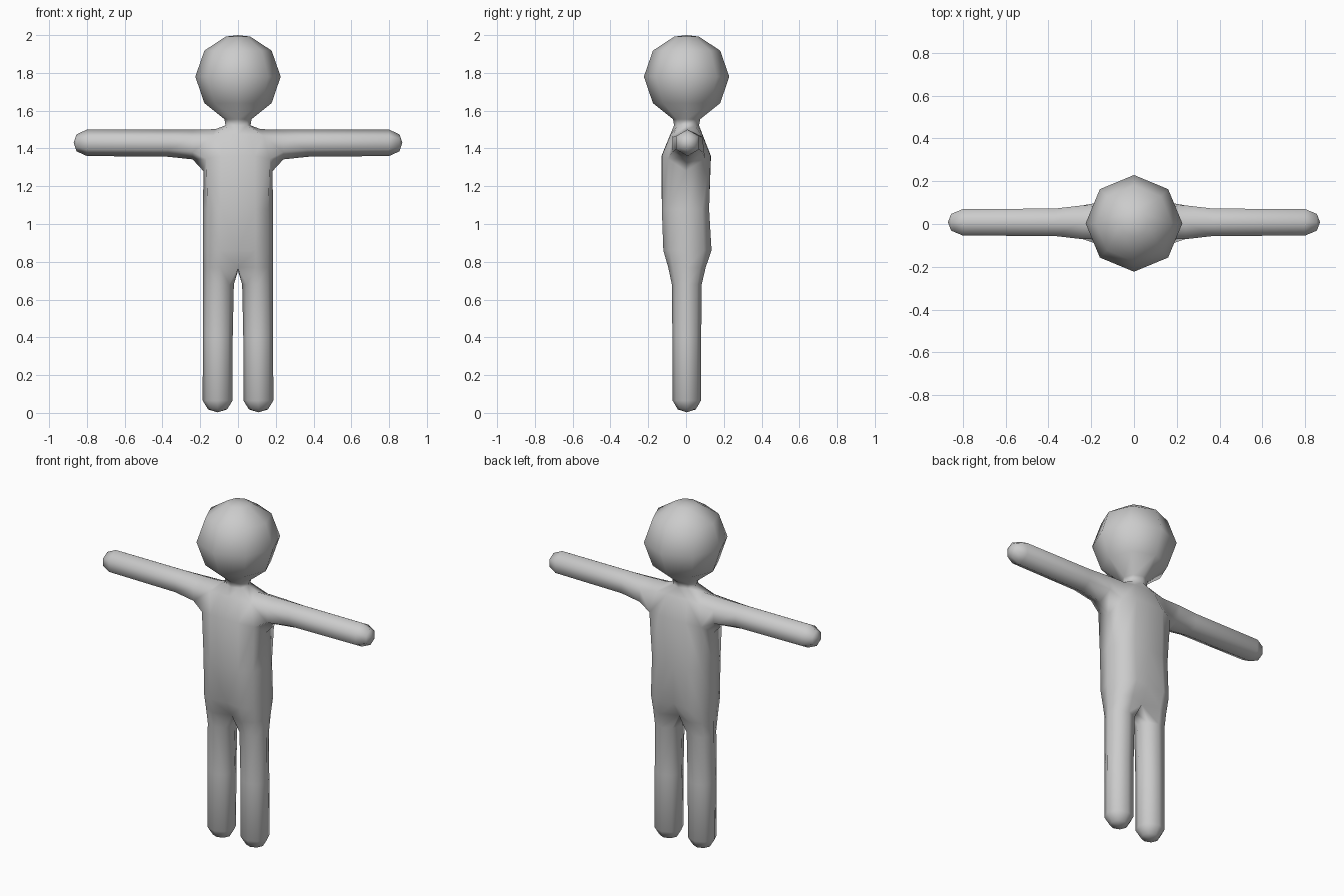
import bpy, bmesh, math

if "Cube" in bpy.data.objects:
    bpy.data.objects.remove(bpy.data.objects["Cube"])

grey = bpy.data.materials.new("light grey")
grey.diffuse_color = (0.6, 0.6, 0.6, 1)
grey.use_nodes = True
grey.node_tree.nodes["Principled BSDF"].inputs["Base Color"].default_value = grey.diffuse_color

bm = bmesh.new()


def ring(points):
    return [bm.verts.new(p) for p in points]


def bridge(a, b, closed=True, skip=()):
    n = len(a)
    for i in range(n if closed else n - 1):
        if i not in skip:
            j = (i + 1) % n
            bm.faces.new((a[i], a[j], b[j], b[i]))


def cap(loop, tip):
    v = bm.verts.new(tip)
    for i in range(len(loop)):
        bm.faces.new((loop[i], loop[(i + 1) % len(loop)], v))


# Leg: eight-sided tube, starting at the inner front corner
ANGLES = [math.radians(225 + 45 * i) for i in range(8)]


def leg_ring(z, rx, ry, cx=0.108, cy=0.004):
    return ring([(cx + rx * math.cos(a), cy + ry * math.sin(a), z) for a in ANGLES])


foot = leg_ring(0.018, 0.05, 0.047)
cap(foot, (0.108, 0.004, 0.003))
last = foot
for z, rx, ry, cx in [(0.065, 0.079, 0.075, 0.108), (0.4, 0.079, 0.076, 0.107),
                      (0.68, 0.081, 0.079, 0.103)]:
    nxt = leg_ring(z, rx, ry, cx)
    bridge(last, nxt)
    last = nxt

# Crotch: the inner three corners meet on the centre plane
crotch = ring([(0, -0.06, 0.77), (0.095, -0.094, 0.77), (0.16, -0.068, 0.77),
               (0.184, 0.004, 0.77), (0.16, 0.076, 0.77), (0.095, 0.104, 0.77),
               (0, 0.065, 0.77), (0, 0.004, 0.752)])
bridge(last, crotch)

# Torso: open half rings from front centre round to back centre
last = crotch[:7]


def torso_ring(z, w, f, b, fc, bc):
    return ring([(0, fc, z), (w * 0.5, f, z), (w * 0.87, f * 0.7, z), (w, 0, z),
                 (w * 0.87, b * 0.7, z), (w * 0.5, b, z), (0, bc, z)])


for spec in [(0.86, 0.186, -0.12, 0.135, -0.107, 0.115),
             (1.08, 0.185, -0.128, 0.122, -0.128, 0.12)]:
    nxt = torso_ring(*spec)
    bridge(last, nxt, closed=False)
    last = nxt

chest = ring([(0, -0.13, 1.36), (0.09, -0.128, 1.36), (0.168, -0.095, 1.345),
              (0.183, 0, 1.28), (0.168, 0.1, 1.345), (0.09, 0.13, 1.36), (0, 0.132, 1.36)])
bridge(last, chest, closed=False)
shoulder = ring([(0, -0.083, 1.475), (0.065, -0.081, 1.475), (0.135, -0.07, 1.467),
                 (0.12, 0.005, 1.502), (0.135, 0.08, 1.467), (0.065, 0.085, 1.475),
                 (0, 0.087, 1.475)])
bridge(chest, shoulder, closed=False, skip=(2, 3))

# Arm: six-sided tube growing out of the shoulder opening
last = chest[2:5] + shoulder[4:1:-1]
for x, ry, top, bottom in [(0.24, 0.079, 1.5, 1.342), (0.37, 0.064, 1.5, 1.356),
                           (0.8, 0.062, 1.5, 1.36), (0.855, 0.039, 1.474, 1.385)]:
    m, h, cy = (top + bottom) / 2, (top - bottom) / 4, 0.008
    nxt = ring([(x, cy - ry, m - h), (x, cy, bottom), (x, cy + ry, m - h),
                (x, cy + ry, m + h), (x, cy, top), (x, cy - ry, m + h)])
    bridge(last, nxt)
    last = nxt
cap(last, (0.87, 0.008, 1.43))

# Neck and head: doubled columns weld into an eight-sided ball
last = shoulder
HEAD = [math.radians(a) for a in (-90, -45, -45, 0, 45, 45, 90)]
for z, r in [(1.522, 0.066), (1.555, 0.072), (1.64, 0.178), (1.78, 0.226),
             (1.918, 0.178), (1.992, 0.065)]:
    nxt = ring([(0 if abs(a) > 1.5 else r * math.cos(a), r * math.sin(a) + 0.003, z)
                for a in HEAD])
    bridge(last, nxt, closed=False)
    last = nxt
crown = bm.verts.new((0, 0.003, 2.0))
for i in range(6):
    bm.faces.new((last[i], last[i + 1], crown))

bmesh.ops.remove_doubles(bm, verts=bm.verts, dist=0.0005)
bmesh.ops.recalc_face_normals(bm, faces=bm.faces)
for f in bm.faces:
    f.smooth = True

mesh = bpy.data.meshes.new("body")
bm.to_mesh(mesh)
bm.free()
mesh.materials.append(grey)
body = bpy.data.objects.new("body", mesh)
bpy.context.collection.objects.link(body)

# Mirror the half figure across the centre
mirror = body.modifiers.new("mirror", 'MIRROR')
mirror.use_axis[0] = True
mirror.merge_threshold = 0.001
